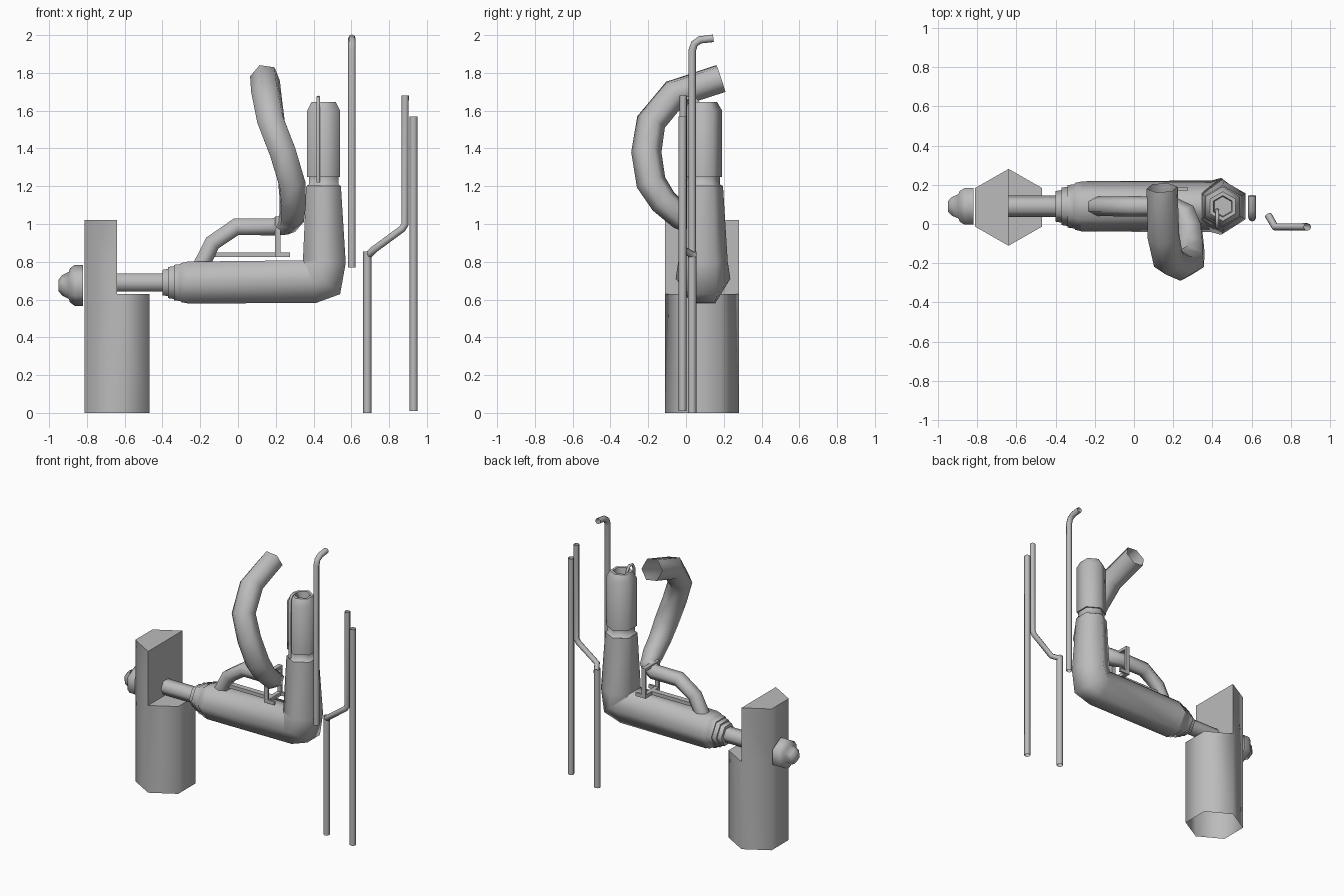
import bpy, bmesh, math
from mathutils import Vector

cube = bpy.data.objects.get("Cube")
if cube:
    bpy.data.objects.remove(cube, do_unlink=True)

grey = bpy.data.materials.new("plain_grey")
grey.use_nodes = True
grey.diffuse_color = (0.5, 0.5, 0.5, 1)
grey.node_tree.nodes["Principled BSDF"].inputs["Base Color"].default_value = (0.5, 0.5, 0.5, 1)

MID_Y = 0.09   # centre plane of the boom
AXLE_Z = 0.69  # height of the boom axis


def finish(name, bm):
    mesh = bpy.data.meshes.new(name)
    bmesh.ops.recalc_face_normals(bm, faces=bm.faces)
    bm.to_mesh(mesh)
    bm.free()
    mesh.materials.append(grey)
    ob = bpy.data.objects.new(name, mesh)
    bpy.context.collection.objects.link(ob)
    bpy.ops.object.select_all(action='DESELECT')
    ob.select_set(True)
    bpy.context.view_layer.objects.active = ob
    bpy.ops.object.shade_smooth_by_angle(angle=math.radians(63))
    return ob


def ring(bm, centre, u, v, r, sides):
    angles = [math.tau * i / sides for i in range(sides)]
    return [bm.verts.new(centre + r * (math.cos(a) * u + math.sin(a) * v)) for a in angles]


def skin(bm, rings, cap_start, cap_end):
    n = len(rings[0])
    for a, b in zip(rings, rings[1:]):
        for i in range(n):
            bm.faces.new((a[i], a[(i + 1) % n], b[(i + 1) % n], b[i]))
    if cap_start:
        bm.faces.new(rings[0])
    if cap_end:
        bm.faces.new(rings[-1])


def tube(name, path, radii, sides=6, start=(0, 1, 0)):
    """Open-ended tube swept along a path."""
    bm = bmesh.new()
    pts = [Vector(p) for p in path]
    if isinstance(radii, float):
        radii = [radii] * len(pts)
    u, rings = Vector(start), []
    for i, p in enumerate(pts):
        t = Vector()
        if i:
            t += (p - pts[i - 1]).normalized()
        if i < len(pts) - 1:
            t += (pts[i + 1] - p).normalized()
        t.normalize()
        u = (u - u.dot(t) * t).normalized()
        rings.append(ring(bm, p, u, t.cross(u), radii[i], sides))
    skin(bm, rings, False, False)
    return finish(name, bm)


def turned(name, origin, axis, u, profile, cap_end=False, sides=6):
    """Profile of (distance, radius) pairs turned round an axis."""
    bm = bmesh.new()
    axis, u, origin = Vector(axis), Vector(u), Vector(origin)
    rings = [ring(bm, origin + axis * h, u, axis.cross(u), r, sides) for h, r in profile]
    skin(bm, rings, False, cap_end)
    return finish(name, bm)


def box(name, lo, hi):
    bm = bmesh.new()
    bmesh.ops.create_cube(bm, size=1)
    for v in bm.verts:
        v.co = [a + (c + 0.5) * (b - a) for a, b, c in zip(lo, hi, v.co)]
    return finish(name, bm)


# Hexagonal post: low step towards +x, tall half behind it
def post():
    bm = bmesh.new()
    c, r = Vector((-0.64, 0.085, 0)), 0.196
    low, high = 0.63, 1.02
    hexa = [c + r * Vector((math.sin(k * math.tau / 6) * 1.01, math.cos(k * math.tau / 6), 0))
            for k in range(6)]
    at = lambda k, z: bm.verts.new(hexa[k % 6] + Vector((0, 0, z)))
    base = [at(k, 0) for k in range(6)]
    step = [at(k, low) for k in range(6)]
    top = [at(k, high) for k in range(3, 7)]
    skin(bm, [base, step], False, False)
    bm.faces.new(step[:4])
    upper = [step[3], step[4], step[5], step[0]]
    for i in range(4):
        j = (i + 1) % 4
        bm.faces.new((upper[i], upper[j], top[j], top[i]))
    bm.faces.new(top)
    finish("post", bm)


post()

# Domed nut and shaft through the post
turned("end_nut", (-0.82, MID_Y, 0.675), (-1, 0, 0), (0, 0, 1),
       [(0, 0.108), (0.045, 0.108), (0.07, 0.09), (0.075, 0.072),
        (0.11, 0.055), (0.13, 0.03)], cap_end=True)
tube("shaft", [(-0.8, MID_Y, AXLE_Z), (-0.38, MID_Y, AXLE_Z)], 0.055)

# Stepped collar between shaft and boom
turned("collar", (-0.4, MID_Y, AXLE_Z), (1, 0, 0), (0, 1, 0),
       [(0, 0.055), (0, 0.078), (0.03, 0.083), (0.03, 0.095), (0.06, 0.1),
        (0.06, 0.108), (0.095, 0.113), (0.1, 0.12), (0.14, 0.128)])

# Boom bending up into the upright
tube("boom_and_upright",
     [(-0.27, MID_Y, AXLE_Z), (0.395, MID_Y, 0.695), (0.445, MID_Y, 0.71),
      (0.457, MID_Y, 0.8), (0.453, MID_Y, 1.2)],
     [0.128, 0.132, 0.145, 0.131, 0.106])

# Neck and hollow head on the upright
turned("head", (0.453, MID_Y, 1.2), (0, 0, 1), (0, 1, 0),
       [(0, 0.106), (0.01, 0.09), (0.05, 0.09), (0.05, 0.101), (0.4, 0.101),
        (0.445, 0.075), (0.445, 0.055), (0.4, 0.05)], cap_end=True)

# Thin wire hooked over the rim of the head
tube("hook_wire", [(0.425, -0.015, 1.22), (0.425, -0.015, 1.63), (0.425, 0.005, 1.665),
                   (0.425, 0.04, 1.67), (0.425, 0.065, 1.64), (0.425, 0.07, 1.6)], 0.01)

# Branch pipe leaving the boom and widening into the curved horn
tube("branch_pipe",
     [(-0.2, MID_Y, 0.77), (-0.135, MID_Y, 0.9), (-0.01, MID_Y, 0.985),
      (0.19, MID_Y, 0.985), (0.26, 0.05, 1.0), (0.285, -0.03, 1.04),
      (0.29, -0.12, 1.12), (0.285, -0.185, 1.22), (0.237, -0.21, 1.38),
      (0.175, -0.185, 1.54), (0.15, -0.06, 1.69), (0.143, 0.185, 1.77)],
     [0.05, 0.05, 0.052, 0.052, 0.062, 0.07, 0.075, 0.08, 0.08, 0.08, 0.082, 0.08])

# Bracket under the branch pipe
box("bracket_strip", (-0.13, 0.07, 0.825), (0.2, 0.11, 0.85))
box("bracket_cross", (0.195, 0.02, 0.825), (0.225, 0.185, 0.85))
box("bracket_top", (0.195, 0.02, 1.02), (0.225, 0.185, 1.04))
for side, y in (("front", 0.02), ("back", 0.17)):
    box(side + "_bracket_post", (0.195, y, 0.825), (0.225, y + 0.015, 1.04))
    box(side + "_bracket_foot", (0.195, y, 0.825), (0.275, y + 0.015, 0.85))

# Free-standing rods
tube("bent_top_rod", [(0.603, 0.033, 0.77), (0.603, 0.033, 1.92), (0.603, 0.045, 1.955),
                      (0.603, 0.075, 1.975), (0.603, 0.145, 1.983)], 0.02, 8)
tube("lower_rod", [(0.685, 0.033, 0), (0.685, 0.033, 0.855)], 0.022, 8)
tube("cranked_rod", [(0.685, 0.045, 0.83), (0.72, -0.015, 0.865), (0.87, -0.015, 0.975),
                     (0.885, -0.015, 1.0), (0.885, -0.015, 1.68)], 0.019, 8)
tube("straight_rod", [(0.93, -0.018, 0.01), (0.93, -0.018, 1.57)], 0.021, 8)
